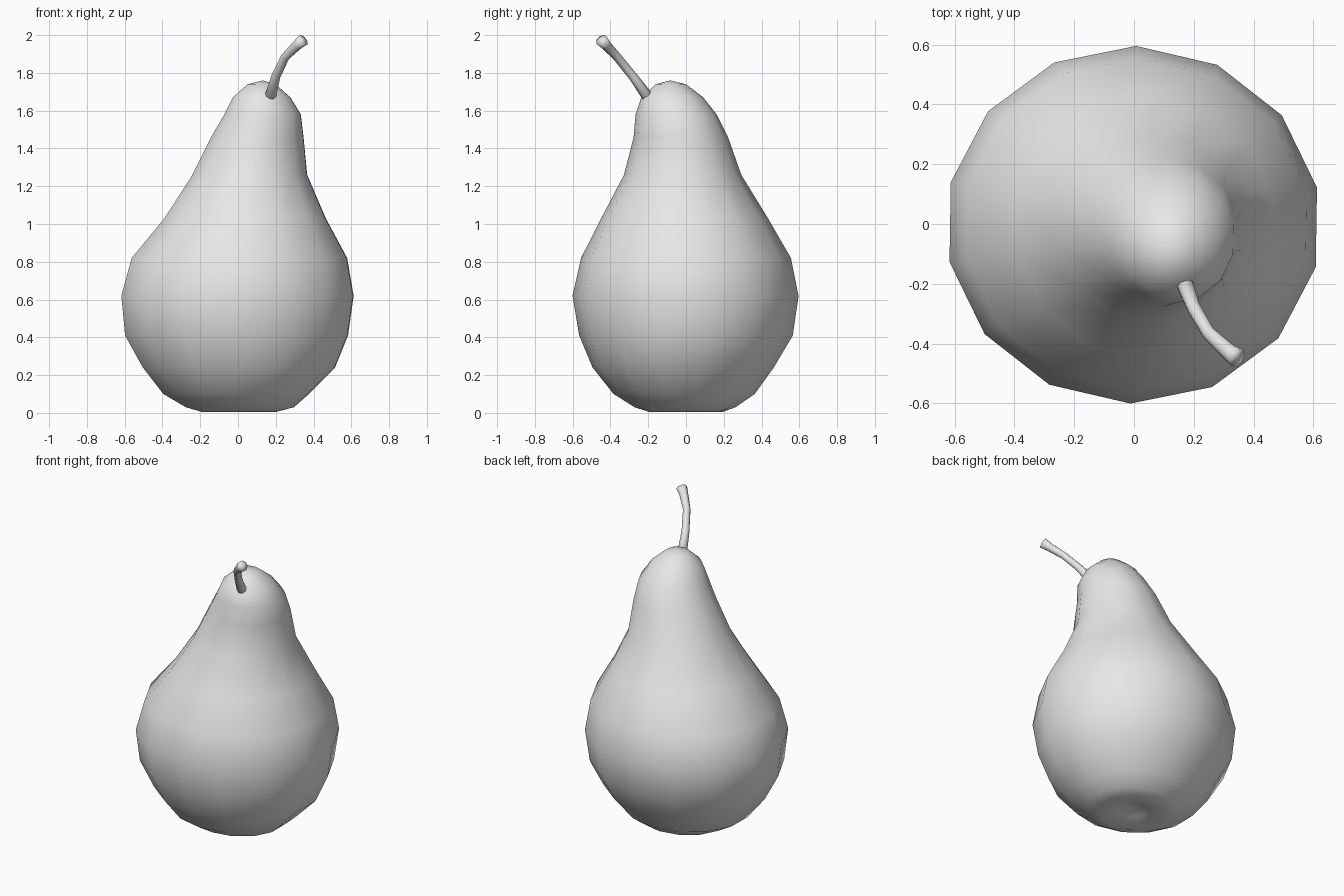
import bpy, bmesh, math
from mathutils import Vector

if "Cube" in bpy.data.objects:
    bpy.data.objects.remove(bpy.data.objects["Cube"], do_unlink=True)

GREY = (0.8, 0.8, 0.8, 1.0)
mat = bpy.data.materials.new("plain grey")
mat.use_nodes = True
mat.diffuse_color = GREY
mat.node_tree.nodes["Principled BSDF"].inputs["Base Color"].default_value = GREY


def loft(name, rings, start, end):
    """Skin a list of point rings, closed by a fan at each end."""
    bm = bmesh.new()
    loops = [[bm.verts.new(p) for p in ring] for ring in rings]
    n = len(loops[0])
    for a, b in zip(loops, loops[1:]):
        for i in range(n):
            j = (i + 1) % n
            bm.faces.new((a[i], a[j], b[j], b[i]))
    for loop, tip in ((loops[0], start), (loops[-1], end)):
        centre = bm.verts.new(tip)
        for i in range(n):
            bm.faces.new((loop[i], loop[(i + 1) % n], centre))
    bmesh.ops.recalc_face_normals(bm, faces=bm.faces)
    mesh = bpy.data.meshes.new(name)
    bm.to_mesh(mesh)
    bm.free()
    mesh.materials.append(mat)
    mesh.shade_smooth()
    obj = bpy.data.objects.new(name, mesh)
    bpy.context.collection.objects.link(obj)
    return obj


# Fruit body: leaning stack of rings, each z, x min, x max, y min, y max
SIDES = 14
profile = [
    (0.035, -0.08, 0.09, -0.09, 0.08),
    (0.004, -0.19, 0.20, -0.19, 0.19),
    (0.03, -0.28, 0.30, -0.27, 0.26),
    (0.10, -0.40, 0.38, -0.38, 0.36),
    (0.24, -0.51, 0.52, -0.49, 0.46),
    (0.41, -0.605, 0.59, -0.56, 0.56),
    (0.62, -0.625, 0.62, -0.595, 0.59),
    (0.82, -0.57, 0.585, -0.55, 0.55),
    (1.03, -0.395, 0.47, -0.445, 0.43),
    (1.26, -0.245, 0.37, -0.325, 0.29),
    (1.46, -0.145, 0.35, -0.275, 0.22),
    (1.58, -0.075, 0.335, -0.265, 0.16),
    (1.67, -0.03, 0.28, -0.235, 0.09),
    (1.74, 0.05, 0.20, -0.16, 0.0),
]
body_rings = []
for z, x0, x1, y0, y1 in profile:
    ring = []
    for i in range(SIDES):
        t = math.radians(12) + math.tau * i / SIDES
        ring.append(((x0 + x1) / 2 + 1.01 * (x1 - x0) / 2 * math.cos(t),
                     (y0 + y1) / 2 + 1.01 * (y1 - y0) / 2 * math.sin(t), z))
    body_rings.append(ring)
loft("pear_body", body_rings, (0, 0, 0.06), (0.13, -0.085, 1.76))

# Stem: curved tube, narrow in the middle and flared at the tip
path = [Vector(p) for p in ((0.17, -0.20, 1.67), (0.20, -0.28, 1.78),
                            (0.25, -0.365, 1.885), (0.315, -0.425, 1.948),
                            (0.345, -0.447, 1.973))]
radii = (0.030, 0.024, 0.023, 0.028, 0.034)
stem_rings = []
for k, (p, r) in enumerate(zip(path, radii)):
    d = (path[min(k + 1, len(path) - 1)] - path[max(k - 1, 0)]).normalized()
    u = d.cross(Vector((1, 1, 0))).normalized()
    v = d.cross(u)
    stem_rings.append([p + r * (u * math.cos(a) + v * math.sin(a))
                       for a in (math.tau * i / 8 for i in range(8))])
loft("stem", stem_rings, (0.17, -0.19, 1.64), path[-1] + Vector((0.006, -0.005, 0.005)))
